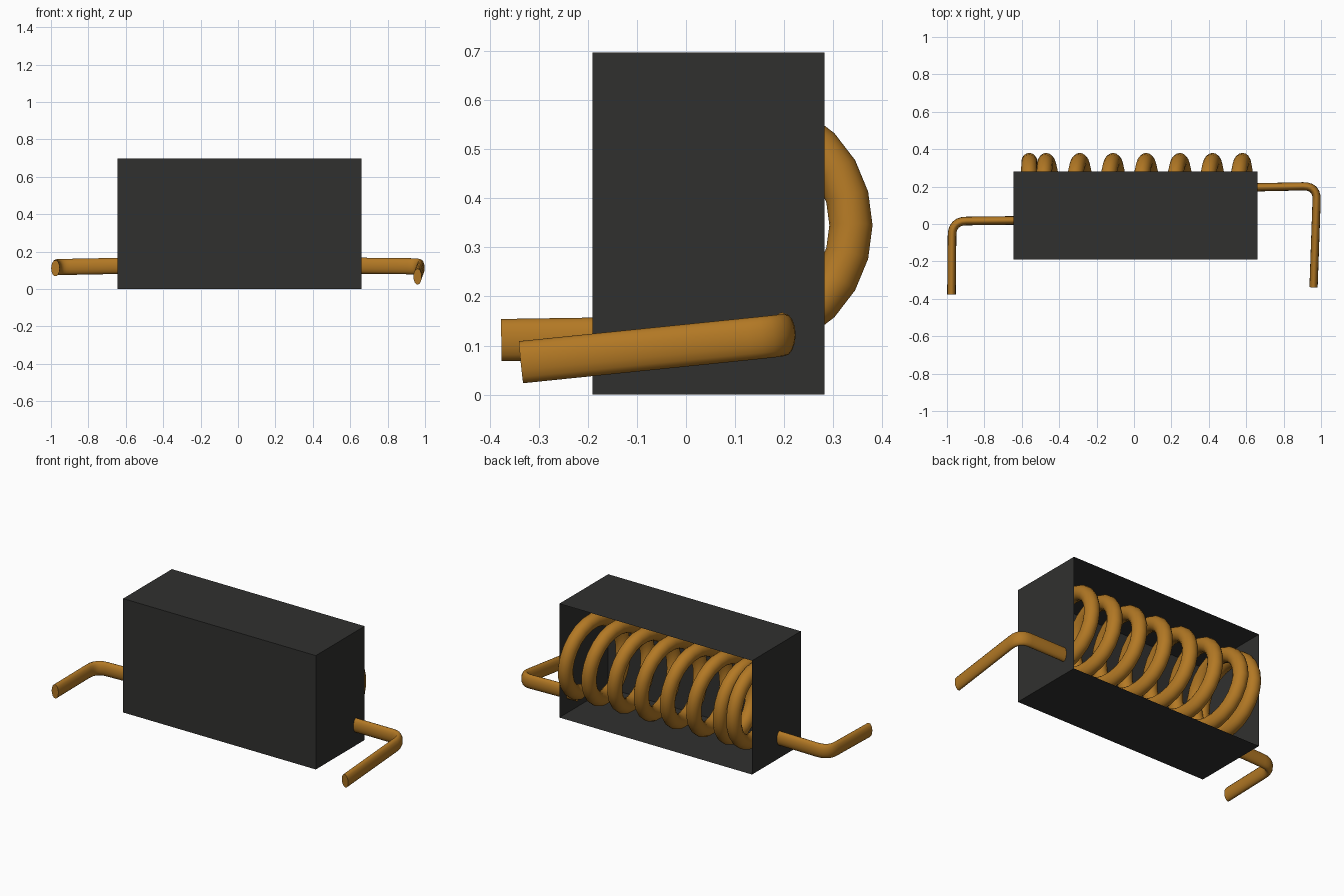
import bpy, bmesh, math
from mathutils import Vector

if "Cube" in bpy.data.objects:
    bpy.data.objects.remove(bpy.data.objects["Cube"])


def material(name, rgb):
    m = bpy.data.materials.new(name)
    m.diffuse_color = (*rgb, 1)
    m.use_nodes = True
    m.node_tree.nodes["Principled BSDF"].inputs["Base Color"].default_value = m.diffuse_color
    return m


def finish(bm, name, mat, smooth=False):
    me = bpy.data.meshes.new(name)
    bm.to_mesh(me)
    bm.free()
    me.materials.append(mat)
    ob = bpy.data.objects.new(name, me)
    bpy.context.collection.objects.link(ob)
    if smooth:
        bpy.context.view_layer.objects.active = ob
        ob.select_set(True)
        bpy.ops.object.shade_smooth_by_angle(angle=math.radians(50))
        ob.select_set(False)
    return ob


def sweep(name, path, half_up, half_side, up, mat, sides=16):
    """Sweep an elliptical section along a path, with capped ends."""
    pts = [Vector(p) for p in path]
    bm = bmesh.new()
    rings = []
    for i, p in enumerate(pts):
        t = (pts[min(i + 1, len(pts) - 1)] - pts[max(i - 1, 0)]).normalized()
        u = (up - t * up.dot(t)).normalized()
        s = t.cross(u)
        angles = [2 * math.pi * k / sides for k in range(sides)]
        rings.append([bm.verts.new(p + u * half_up * math.cos(a) + s * half_side * math.sin(a))
                      for a in angles])
    for a, b in zip(rings, rings[1:]):
        for k in range(sides):
            n = (k + 1) % sides
            bm.faces.new((a[k], a[n], b[n], b[k]))
    bm.faces.new(rings[0])
    bm.faces.new(rings[-1])
    bmesh.ops.recalc_face_normals(bm, faces=bm.faces)
    return finish(bm, name, mat, True)


def lead_path(start, corner, end, r=0.075, steps=6):
    """Two straight runs joined by a rounded corner."""
    s, c, e = Vector(start), Vector(corner), Vector(end)
    a = c + (s - c).normalized() * r
    b = c + (e - c).normalized() * r
    bend = []
    for i in range(steps + 1):
        t = i / steps
        bend.append(a * (1 - t) ** 2 + c * 2 * t * (1 - t) + b * t * t)
    return [s] + bend + [e]


black = material("black_plastic", (0.03, 0.03, 0.028))
copper = material("copper", (0.45, 0.19, 0.018))

# Thin-walled housing, open at the back
x0, x1, y0, y1, h = -0.645, 0.66, -0.19, 0.282, 0.697
bm = bmesh.new()
bmesh.ops.create_cube(bm, size=1)
for v in bm.verts:
    v.co = ((x0 + x1) / 2 + v.co.x * (x1 - x0), (y0 + y1) / 2 + v.co.y * (y1 - y0), h / 2 + v.co.z * h)
back = [f for f in bm.faces if f.normal.y > 0.9]
bmesh.ops.delete(bm, geom=back, context='FACES_ONLY')
finish(bm, "housing", black)

# Coil: rearmost point of each turn, with a closed turn at the left end
stations = [(-0.68, -0.567), (0, -0.56), (1, -0.47), (2, -0.29), (3, -0.112), (4, 0.065),
            (5, 0.245), (6, 0.42), (7, 0.58), (7.19, 0.6)]


def coil_x(p):
    for (p0, a), (p1, b) in zip(stations, stations[1:]):
        if p <= p1:
            return a + (b - a) * (p - p0) / (p1 - p0)
    return stations[-1][1]


coil = []
for i in range(-16, 174):
    p = i / 24
    ang = -2 * math.pi * p
    coil.append((coil_x(p), 0.115 + 0.221 * math.cos(ang), 0.345 + 0.221 * math.sin(ang)))
sweep("coil", coil, 0.042, 0.044, Vector((1, 0, 0)), copper)

# Flattened wire leads, bent towards the front
Z = Vector((0, 0, 1))
sweep("left_lead", lead_path((-0.56, 0.02, 0.125), (-0.972, 0.015, 0.117), (-0.976, -0.376, 0.111)),
      0.043, 0.023, Z, copper)
sweep("right_lead", lead_path((0.6, 0.195, 0.125), (0.979, 0.203, 0.121), (0.96, -0.336, 0.066)),
      0.043, 0.022, Z, copper)
